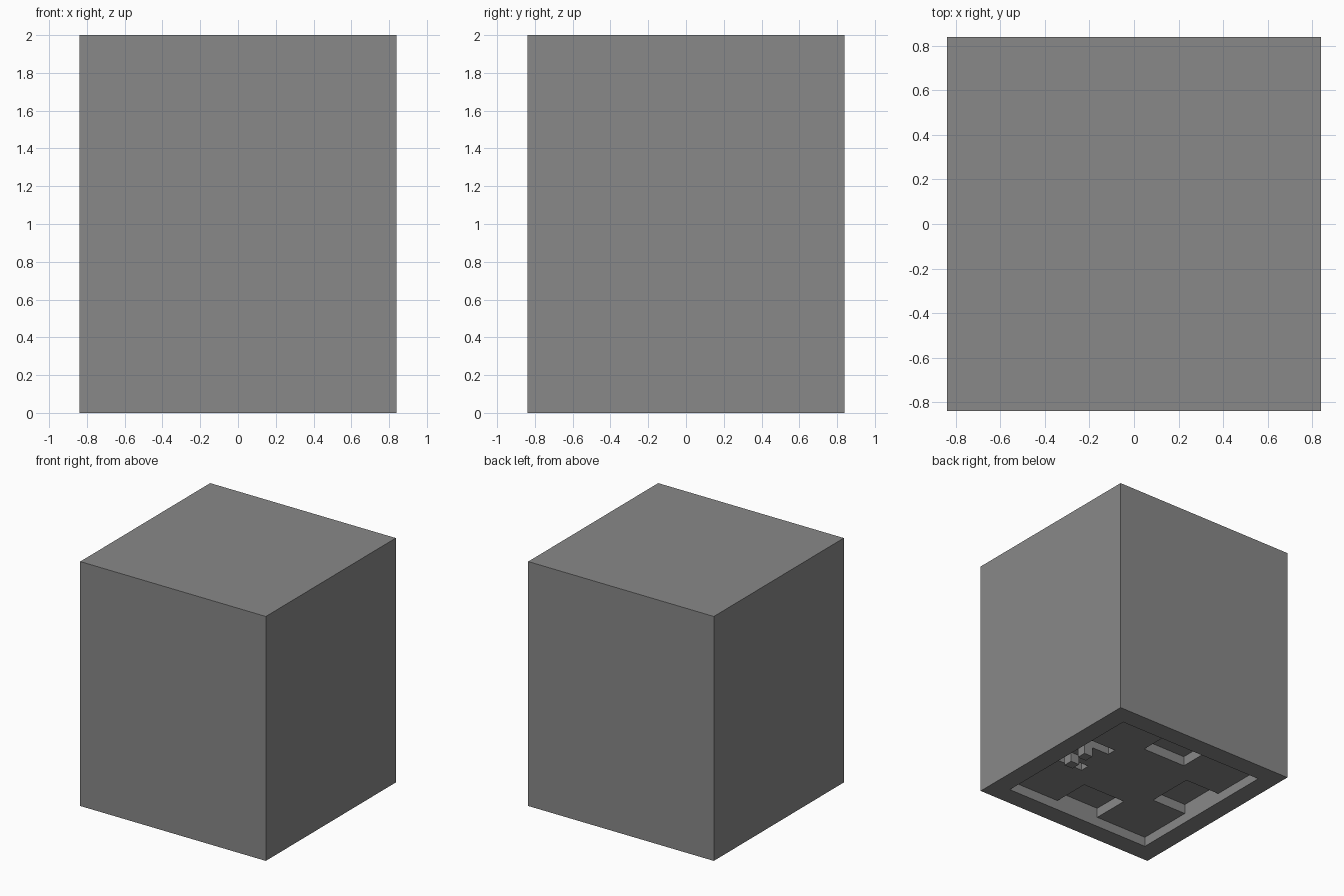
import bpy
import bmesh
from mathutils import Vector

old = bpy.data.objects.get("Cube")
if old:
    bpy.data.objects.remove(old, do_unlink=True)

UNIT = 0.08          # one module of the block
CELLS = 21           # modules across the base
HALF = UNIT * CELLS / 2
HEIGHT = 2.0

# Material
grey = bpy.data.materials.new("mid grey")
grey.use_nodes = True
colour = (0.25, 0.25, 0.25, 1)
grey.diffuse_color = colour
grey.node_tree.nodes["Principled BSDF"].inputs["Base Color"].default_value = colour


def cell(face):
    """Column and row of an underside face, counted from the back right corner."""
    c = face.calc_center_median()
    return int((c.x + HALF) / UNIT), int((HALF - c.y) / UNIT)


def sink(bm, rule):
    """Push the underside cells that satisfy the rule one module upward."""
    bm.normal_update()
    faces = [f for f in bm.faces
             if abs(f.normal.z) > 0.5 and f.calc_center_median().z < 1 and rule(*cell(f))]
    new = bmesh.ops.extrude_face_region(bm, geom=faces)["geom"]
    verts = [g for g in new if isinstance(g, bmesh.types.BMVert)]
    bmesh.ops.translate(bm, verts=verts, vec=Vector((0, 0, UNIT)))
    left = [f for f in faces if f.is_valid]
    if left:
        bmesh.ops.delete(bm, geom=left, context='FACES')


# Small raised studs and pits in the front-left emblem area of the underside
STUDS = {(17, 9), (17, 11)}
PITS = {(15, 8), (16, 8), (17, 8), (15, 12), (17, 12)}


def in_recess(u, v):
    return 2 <= u < 19 and 2 <= v < 19 and (u, v) not in STUDS


def in_pocket(u, v):
    mid_u, mid_v = 8 <= u < 13, 8 <= v < 13
    back = mid_u and 2 <= v < 6
    front = mid_u and 15 <= v < 19
    right = mid_v and 2 <= u < 6
    return back or front or right or (u, v) in PITS


# Block: gridded underside, walls and lid
bm = bmesh.new()
bmesh.ops.create_grid(bm, x_segments=CELLS, y_segments=CELLS, size=HALF)
rim = [e for e in bm.edges if e.is_boundary]
walls = bmesh.ops.extrude_edge_only(bm, edges=rim)["geom"]
top_verts = [g for g in walls if isinstance(g, bmesh.types.BMVert)]
bmesh.ops.translate(bm, verts=top_verts, vec=Vector((0, 0, HEIGHT)))
bmesh.ops.contextual_create(bm, geom=[g for g in walls if isinstance(g, bmesh.types.BMEdge)
                                      and all(v in top_verts for v in g.verts)])

# Recess, then the deeper pockets
sink(bm, in_recess)
sink(bm, in_pocket)

# Merge the wall strips into single flat sides
bm.normal_update()
posts = [e for e in bm.edges if abs(e.verts[0].co.z - e.verts[1].co.z) > 1
         and e.calc_face_angle(0) < 0.01]
bmesh.ops.dissolve_edges(bm, edges=posts, use_verts=False)
bmesh.ops.recalc_face_normals(bm, faces=bm.faces[:])

mesh = bpy.data.meshes.new("block_body")
bm.to_mesh(mesh)
bm.free()
mesh.materials.append(grey)
body = bpy.data.objects.new("block_body", mesh)
bpy.context.collection.objects.link(body)
